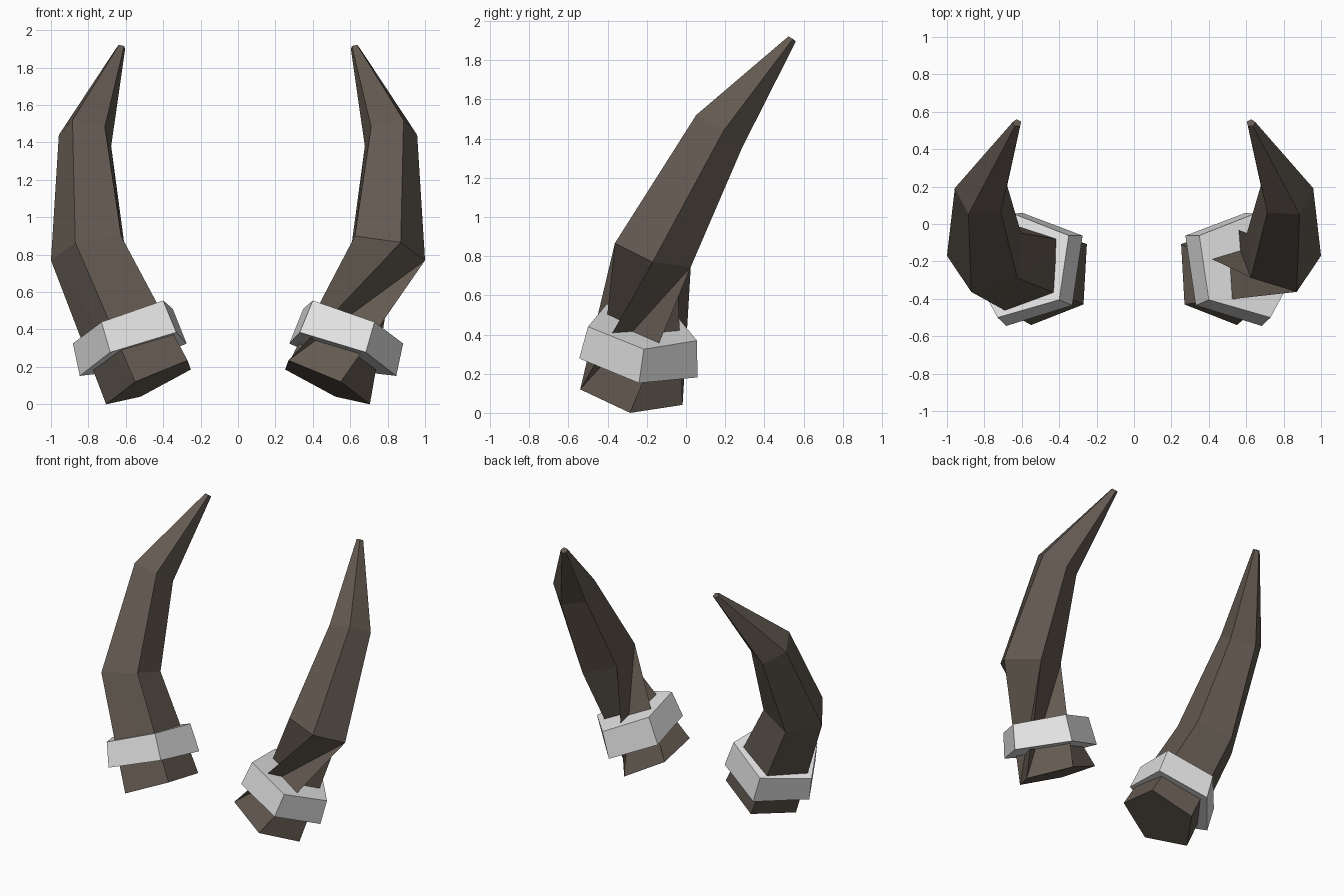
import bpy, bmesh
from mathutils import Vector

if "Cube" in bpy.data.objects:
    bpy.data.objects.remove(bpy.data.objects["Cube"])

PHI = (1 + 5 ** 0.5) / 2


def material(name, rgb):
    m = bpy.data.materials.new(name)
    m.diffuse_color = (*rgb, 1)
    m.use_nodes = True
    m.node_tree.nodes["Principled BSDF"].inputs["Base Color"].default_value = m.diffuse_color
    return m


HORN = material("dark_brown_horn", (0.125, 0.101, 0.081))
METAL = material("light_grey_metal", (0.78, 0.78, 0.78))


def pentagon(a, b, c):
    """Complete a regular pentagon from three neighbouring corners."""
    a, b, c = Vector(a), Vector(b), Vector(c)
    return [a, b, c, a + PHI * (c - b), c + PHI * (a - b)]


# Horn cross-sections for the +x side
base = pentagon((0.705, -0.285, 0.0), (0.55, -0.54, 0.12), (0.27, -0.43, 0.235))
elbow = pentagon((1.0, -0.17, 0.77), (0.87, -0.363, 0.866), (0.625, -0.288, 0.90))
bend = pentagon((0.958, 0.192, 1.44), (0.885, 0.052, 1.52), (0.712, 0.06, 1.483))
middle = sum(bend, Vector()) / 5
tip = [Vector((0.625, 0.54, 1.908)) + 0.16 * (p - middle) for p in bend]

# Collar cross-sections
collar_low = pentagon((0.846, -0.24, 0.152), (0.683, -0.545, 0.278), (0.33, -0.435, 0.385))
collar_top = pentagon((0.883, -0.215, 0.325), (0.73, -0.5, 0.44), (0.40, -0.405, 0.555))


def build(name, rings, side, mat, twisted=False):
    """Skin a stack of pentagons; the first span may be twisted by one corner."""
    bm = bmesh.new()
    loops = [[bm.verts.new((p.x * side, p.y, p.z)) for p in r] for r in rings]
    for k, (lo, hi) in enumerate(zip(loops, loops[1:])):
        for i in range(5):
            j = (i + 1) % 5
            if k == 0 and twisted:
                p, q = lo[j], lo[(i + 2) % 5]
                if side > 0:    # creased inwards
                    bm.faces.new((hi[i], p, q))
                    bm.faces.new((hi[i], q, hi[j]))
                else:           # creased outwards
                    bm.faces.new((hi[i], p, hi[j]))
                    bm.faces.new((hi[j], p, q))
            else:
                bm.faces.new((lo[i], lo[j], hi[j], hi[i]))
    bm.faces.new(loops[0])
    bm.faces.new(loops[-1])
    bmesh.ops.recalc_face_normals(bm, faces=bm.faces)
    mesh = bpy.data.meshes.new(name)
    bm.to_mesh(mesh)
    bm.free()
    mesh.materials.append(mat)
    obj = bpy.data.objects.new(name, mesh)
    bpy.context.collection.objects.link(obj)


# A horn and its collar on each side
for label, side in (("right", 1), ("left", -1)):
    build(label + "_horn", [base, elbow, bend, tip], side, HORN, twisted=True)
    build(label + "_collar", [collar_low, collar_top], side, METAL)
